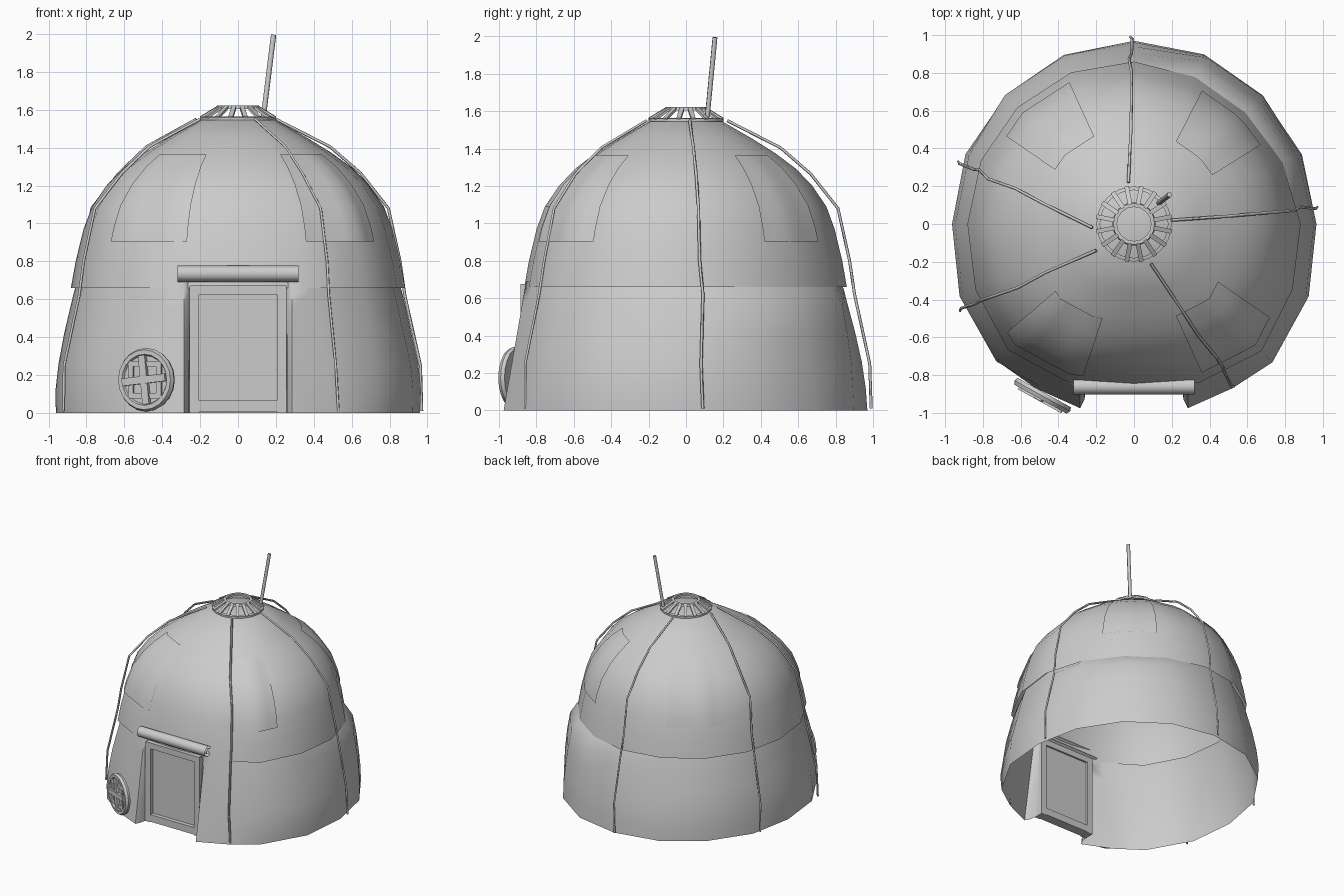
import bpy, bmesh, random
from math import sin, cos, pi, radians, atan2
from mathutils import Vector, Matrix

if "Cube" in bpy.data.objects:
    bpy.data.objects.remove(bpy.data.objects["Cube"])

random.seed(4)
SIDES = 16
STEP = 2 * pi / SIDES


def make(name, verts, faces, angle=40):
    me = bpy.data.meshes.new(name)
    me.from_pydata([tuple(v) for v in verts], [], faces)
    bm = bmesh.new()
    bm.from_mesh(me)
    bmesh.ops.remove_doubles(bm, verts=bm.verts, dist=1e-5)
    bmesh.ops.recalc_face_normals(bm, faces=bm.faces)
    bm.to_mesh(me)
    bm.free()
    ob = bpy.data.objects.new(name, me)
    bpy.context.collection.objects.link(ob)
    if angle:
        bpy.ops.object.select_all(action='DESELECT')
        ob.select_set(True)
        bpy.context.view_layer.objects.active = ob
        bpy.ops.object.shade_smooth_by_angle(angle=radians(angle))
    return ob


def grid(name, rows, closed=False, angle=40):
    n = len(rows[0])
    faces = []
    for i in range(len(rows) - 1):
        for j in range(n if closed else n - 1):
            k = (j + 1) % n
            faces.append((i * n + j, i * n + k, (i + 1) * n + k, (i + 1) * n + j))
    return make(name, [v for r in rows for v in r], faces, angle)


def box(name, center, size, matrix=Matrix()):
    c, s = Vector(center), Vector(size) / 2
    v = [matrix @ (c + Vector((x * s.x, y * s.y, z * s.z)))
         for x in (-1, 1) for y in (-1, 1) for z in (-1, 1)]
    return make(name, v, [(0, 1, 3, 2), (4, 6, 7, 5), (0, 4, 5, 1),
                          (2, 3, 7, 6), (0, 2, 6, 4), (1, 5, 7, 3)], 0)


def tube(name, pts, r, res=0):
    cu = bpy.data.curves.new(name, 'CURVE')
    cu.dimensions = '3D'
    cu.bevel_depth, cu.bevel_resolution, cu.use_fill_caps = r, res, True
    sp = cu.splines.new('POLY')
    sp.points.add(len(pts) - 1)
    for p, q in zip(sp.points, pts):
        p.co = (*q, 1)
    ob = bpy.data.objects.new(name, cu)
    bpy.context.collection.objects.link(ob)
    return ob


def lathe(name, profile, sides, matrix=Matrix(), loop=False):
    prof = profile + profile[:1] if loop else profile
    rows = [[matrix @ Vector((r * cos(2 * pi * k / sides), r * sin(2 * pi * k / sides), z))
             for k in range(sides)] for r, z in prof]
    return grid(name, rows, True)


# Upper cloth dome, closed beneath the crown; plan is squarer at the front
dome = [(.882, .66), (.857, .80), (.815, .97), (.77, 1.09), (.69, 1.205), (.6, 1.295),
        (.49, 1.375), (.36, 1.455), (.2, 1.545), (0, 1.548)]
plan = [1, .965, .945, .955, .975, .985, .99, .995,
        1, 1.03, 1.07, 1.03, .98, 1.03, 1.08, 1.03]


def dome_radius(z):
    for (r0, z0), (r1, z1) in zip(dome, dome[1:]):
        if z <= z1:
            return r0 + (r1 - r0) * (z - z0) / (z1 - z0)


def polar(k, r, z):
    return Vector((r * cos(k * STEP), r * sin(k * STEP), z))


grid("dome_cover", [[polar(k, r * plan[k], z) for k in range(SIDES)] for r, z in dome], True)

# Window patches lying on the dome facets
for i, az in enumerate((47.5, 130, 236, 310)):
    rows = []
    for z in (.9, .97, 1.09, 1.205, 1.295, 1.36):
        row = []
        for j in range(7):
            a = radians(az - 15.5 + 31 * j / 6)
            k = int(a / STEP)
            p, q = (polar(n, dome_radius(z) * plan[n % SIDES], z) for n in (k, k + 1))
            d = Vector((-sin(a), cos(a), 0))
            hit = p.lerp(q, p.dot(d) / (p.dot(d) - q.dot(d)))
            row.append(hit + Vector((cos(a), sin(a), .4)) * .01)
        rows.append(row)
    grid(f"window_patch_{i}", rows)

# Lower cloth wall, open at the door, with folded-in ends
wall = [(.965, 0, 0), (.962, .12, .01), (.948, .26, .02), (.918, .42, .04),
        (.885, .56, .055), (.865, .64, .03), (.85, .69, 0)]
rows = []
for s, z, bulge in wall:
    row = []
    t = z / .69
    for k in range(-3, 12):
        front = max(0, -sin(k * STEP))
        r = (s + .095 * front * (1 - t)) * (1 + (plan[k % SIDES] - 1) * t)
        r += random.uniform(-.008, .008) * (1 - t)
        if 1 <= k <= 3:
            r += bulge
        row.append(polar(k, r, z))
    row[0].x, row[-1].x = .52 - .15 * t, -.52 + .15 * t
    row[0].y = row[-1].y = -.87 + .05 * t
    for end in (1, -1):
        flap = [Vector((end * .285, -.975 + .12 * t, z)), Vector((end * .262, -.93 + .09 * t, z)),
                Vector((end * .25, -.82, z))]
        row = flap[::-1] + row if end == 1 else row + flap
    rows.append(row)
grid("wall_cover", rows, angle=60)

# Door frame, panel and sill
for s in (-1, 1):
    box(f"door_post_{s}", (s * .23, -.845, .335), (.05, .08, .67))
box("door_lintel", (0, -.845, .65), (.5, .08, .05))
box("door_sill", (0, -.845, .035), (.42, .08, .06))
box("door_panel", (0, -.835, .35), (.42, .03, .6))

# Rolled-up door curtain, a C-shaped section
sec = [(.043, 40 + 290 * i / 9) for i in range(10)]
sec += [(.022, 330 - 290 * i / 9) for i in range(10)]
rows = [[(x, -.86 + r * cos(radians(d)), .735 + r * sin(radians(d))) for r, d in sec]
        for x in (-.32, -.1, .1, .32)]
grid("door_roll", rows, True)

# Ropes from the crown to the ground
ends = [((-.03, .22), (-.02, .99)), ((-.22, -.02), (-.93, .33)), ((-.2, -.14), (-.92, -.46)),
        ((.09, -.21), (.53, -.86)), ((.2, .02), (.97, .09))]
drop = [(0, 1.55), (.37, 1.405), (.58, 1.265), (.77, 1.08), (.85, .8), (.885, .62), (.99, .25), (1, .01)]
for i, (a, b) in enumerate(ends):
    a, b = Vector(a), Vector(b)
    side = (b - a).orthogonal().normalized()
    pts = []
    for t, z in drop:
        p = a.lerp(b, t) + side * (random.uniform(-.012, .012) if 0 < t < 1 else 0)
        pts.append((p.x, p.y, z))
    tube(f"rope_{i}", pts, .008)

# Crown: two rings joined by sloping slats
lathe("crown_base_ring", [(.2, 1.545), (.2, 1.56), (.18, 1.565), (.18, 1.545)], SIDES, loop=True)
lathe("crown_top_ring", [(.115, 1.605), (.11, 1.622), (.09, 1.622), (.09, 1.605)], SIDES, loop=True)
for k in range(16):
    m = (Matrix.Rotation(STEP * (k + .5), 4, 'Z') @ Matrix.Translation((.15, 0, 1.588))
         @ Matrix.Rotation(atan2(.06, .1), 4, 'Y'))
    box(f"crown_slat_{k}", (0, 0, 0), (.115, .024, .014), m)

# Chimney pole
tube("chimney_pole", [(.13, .11, 1.53), (.188, .155, 1.995)], .014, 1)

# Round shield leaning beside the door
zax = Vector((-.48, -.87, 0)).normalized()
xax = Vector((0, 0, 1)).cross(zax).normalized()
yax = zax.cross(xax)
m = Matrix((xax, yax, zax)).transposed().to_4x4()
m.translation = (-.485, -.91, .175)
lathe("shield", [(0, -.02), (.162, -.02), (.168, 0), (.158, .02), (.135, .02),
                 (.128, .008), (0, .008)], 20, m)
tilt = m @ Matrix.Rotation(radians(6), 4, 'Z')
box("shield_bar_tall", (0, 0, .018), (.04, .26, .024), tilt)
box("shield_bar_wide", (0, 0, .02), (.26, .04, .024), tilt)
for s in (-1, 1):
    box(f"shield_brace_side_{s}", (s * .085, 0, .01), (.03, .19, .016), m)
    box(f"shield_brace_end_{s}", (0, s * .085, .01), (.19, .03, .016), m)
